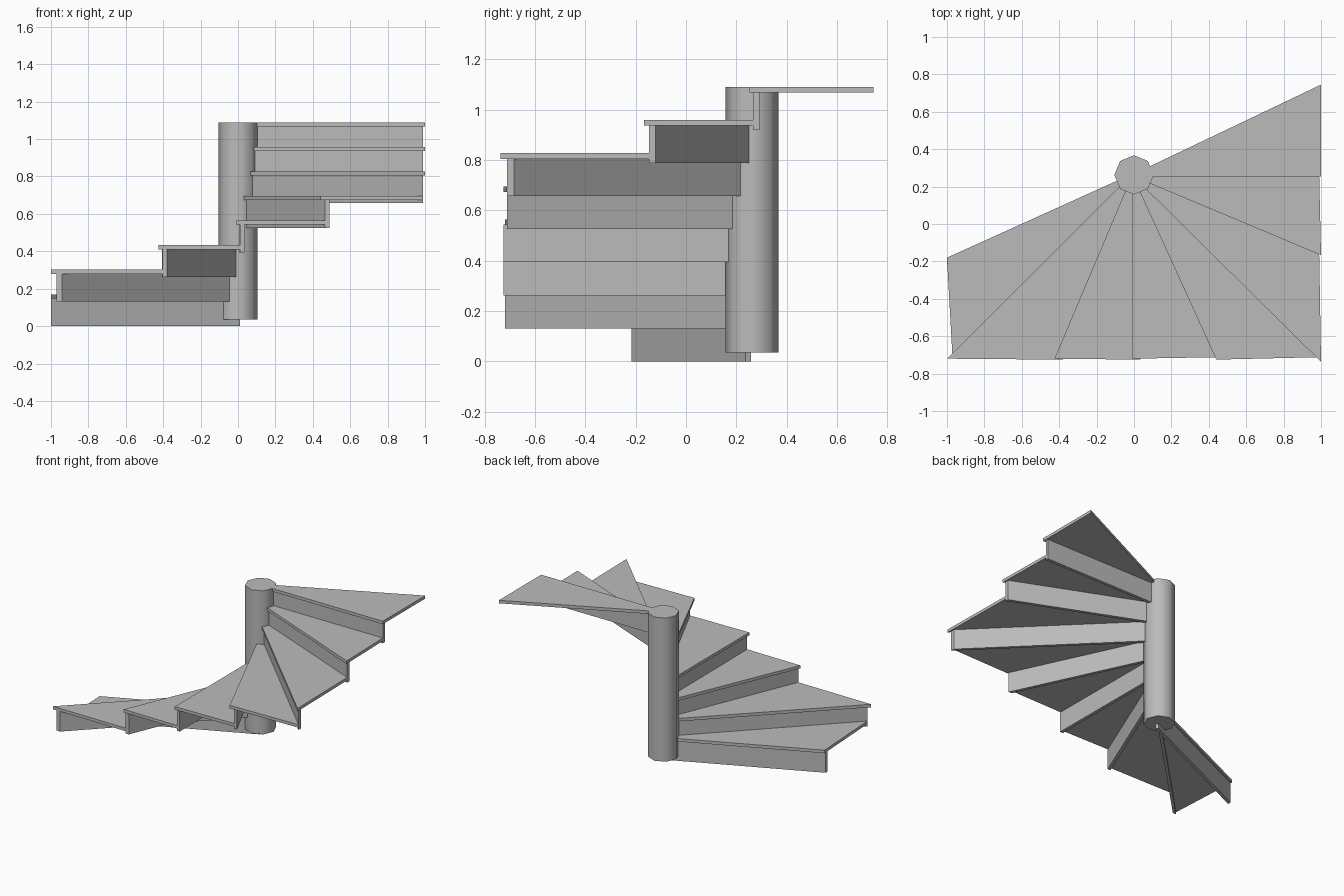
import bpy, math
from mathutils import Vector

cube = bpy.data.objects.get("Cube")
if cube:
    bpy.data.objects.remove(cube, do_unlink=True)

grey = bpy.data.materials.new("plain_grey")
grey.use_nodes = True
grey.diffuse_color = (0.5, 0.5, 0.5, 1)
grey.node_tree.nodes["Principled BSDF"].inputs["Base Color"].default_value = (0.5, 0.5, 0.5, 1)

CENTRE = Vector((0, 0.2625))
RISE, TOP, THICK = 0.1314, 1.09, 0.022
RISER_HEIGHT, RISER_DEPTH = 0.15, 0.024


def prism(name, outline, z0, z1):
    """Upright prism over a plan outline."""
    n = len(outline)
    verts = [(p[0], p[1], z) for z in (z0, z1) for p in outline]
    faces = [tuple(reversed(range(n))), tuple(range(n, 2 * n))]
    faces += [(i, (i + 1) % n, (i + 1) % n + n, i + n) for i in range(n)]
    mesh = bpy.data.meshes.new(name)
    mesh.from_pydata(verts, [], faces)
    mesh.materials.append(grey)
    obj = bpy.data.objects.new(name, mesh)
    bpy.context.collection.objects.link(obj)
    return obj


def normal(point):
    """Direction of climb, square to the line from the post to a point."""
    d = (point - CENTRE).normalized()
    return Vector((-d.y, d.x))


# Outer corners of each tread (nosing, back) and the wall it runs along
LEFT, FRONT, RIGHT = Vector((0, -1)), Vector((1, 0)), Vector((0, 1))
steps = [
    ((-1, -0.18), (-0.97, -0.72), LEFT),
    ((-1, -0.72), (-0.405, -0.725), FRONT),
    ((-0.425, -0.72), (0.01, -0.725), FRONT),
    ((-0.01, -0.72), (0.465, -0.712), FRONT),
    ((0.44, -0.725), (0.99, -0.712), FRONT),
    ((1, -0.737), (0.99, -0.147), RIGHT),
    ((1, -0.167), (0.99, 0.267), RIGHT),
    ((1, 0.253), (1, 0.745), RIGHT),
]

riser_start = Vector((-1, -0.192))
for i, (nose, back, wall) in enumerate(steps):
    nose, back = Vector(nose), Vector(back)
    top = TOP - RISE * (len(steps) - 1 - i)

    # Wedge tread, overhanging its riser
    prism(f"tread_{i + 1}",
          [CENTRE - normal(nose) * 0.009, nose, back, CENTRE + normal(back) * 0.005],
          top - THICK, top)

    # Riser board under the nosing, reaching behind the tread below
    n = normal(riser_start)
    inner = CENTRE + n * 0.005
    prism(f"riser_{i + 1}",
          [inner, riser_start, riser_start + wall * RISER_DEPTH / n.dot(wall) ** 0.5,
           inner + n * RISER_DEPTH * 0.95],
          i * RISE, i * RISE + RISER_HEIGHT)
    riser_start = back

# Eight-sided centre post
ring = [CENTRE + Vector((math.cos(a), math.sin(a))) * 0.105
        for a in (k * math.pi / 4 for k in range(8))]
post = prism("centre_post", ring, 0.035, TOP)
bpy.ops.object.select_all(action='DESELECT')
post.select_set(True)
bpy.context.view_layer.objects.active = post
bpy.ops.object.shade_smooth_by_angle(angle=math.radians(50))
